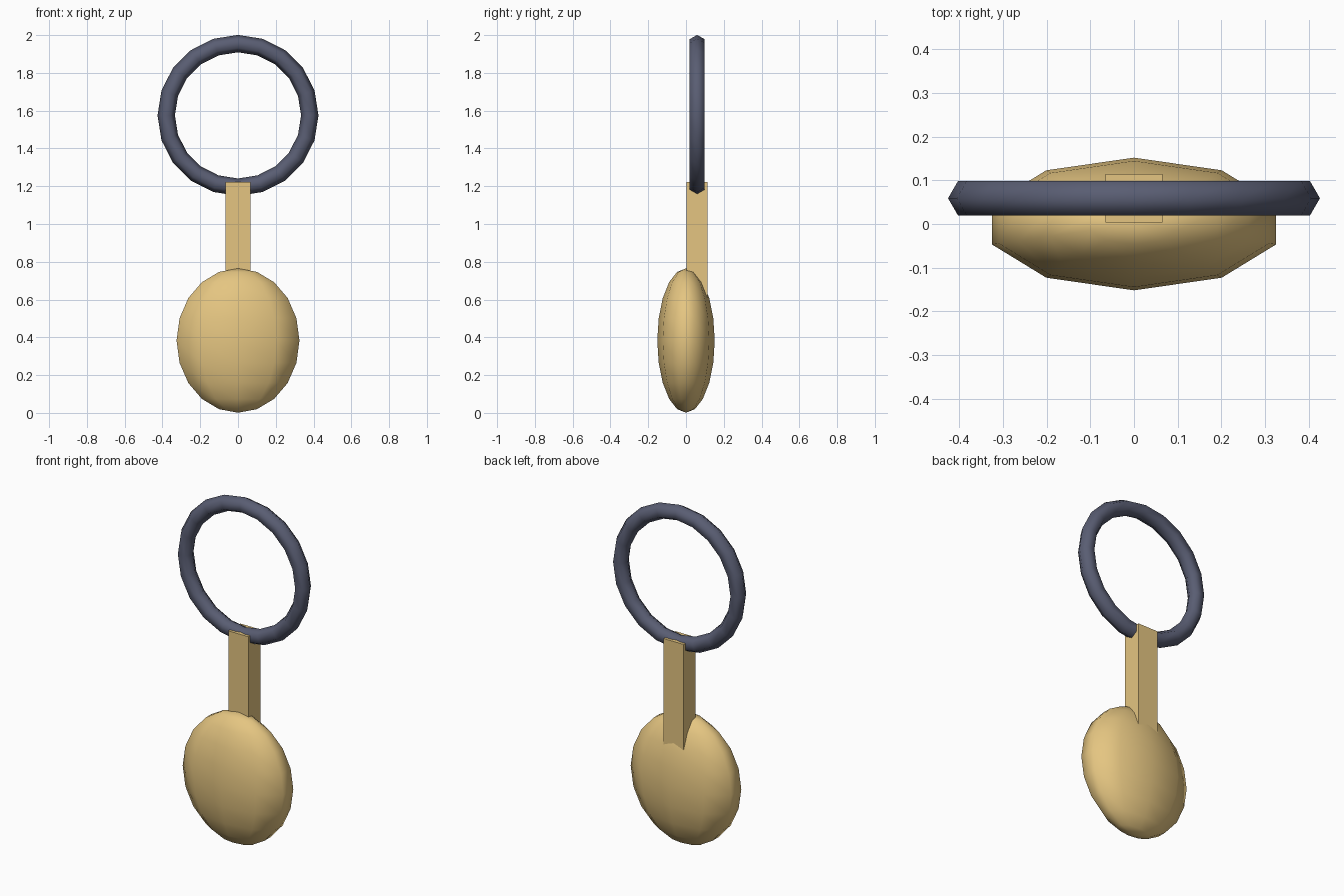
import bpy
from math import radians

if "Cube" in bpy.data.objects:
    bpy.data.objects.remove(bpy.data.objects["Cube"])


def finish(name, mat, smooth=False):
    # Name the newest object, apply its transform and shade it
    ob = bpy.context.object
    ob.name = name
    bpy.ops.object.transform_apply(location=False, rotation=True, scale=True)
    if smooth:
        bpy.ops.object.shade_smooth()
    ob.data.materials.append(mat)
    return ob


def material(name, color):
    m = bpy.data.materials.new(name)
    m.diffuse_color = (*color, 1)
    m.use_nodes = True
    m.node_tree.nodes["Principled BSDF"].inputs["Base Color"].default_value = m.diffuse_color
    return m


gold = material("gold", (0.78, 0.56, 0.22))
slate = material("slate", (0.10, 0.11, 0.17))

# Flattened egg-shaped pendant, a vertex column facing front and back
bpy.ops.mesh.primitive_uv_sphere_add(segments=10, ring_count=10, radius=1,
                                     location=(0, 0, 0.383))
bpy.context.object.scale = (0.342, 0.152, 0.382)
finish("pendant", gold, True)

# Square shaft sunk into the back of the pendant
bpy.ops.mesh.primitive_cube_add(size=1, location=(0, 0.059, 0.90))
bpy.context.object.scale = (0.13, 0.112, 0.645)
finish("shaft", gold)

# Upright ring with a six-sided tube
bpy.ops.mesh.primitive_torus_add(major_segments=20, minor_segments=6,
                                 major_radius=0.38, minor_radius=0.046,
                                 location=(0, 0.059, 1.575),
                                 rotation=(radians(90), 0, 0))
finish("ring", slate, True)
